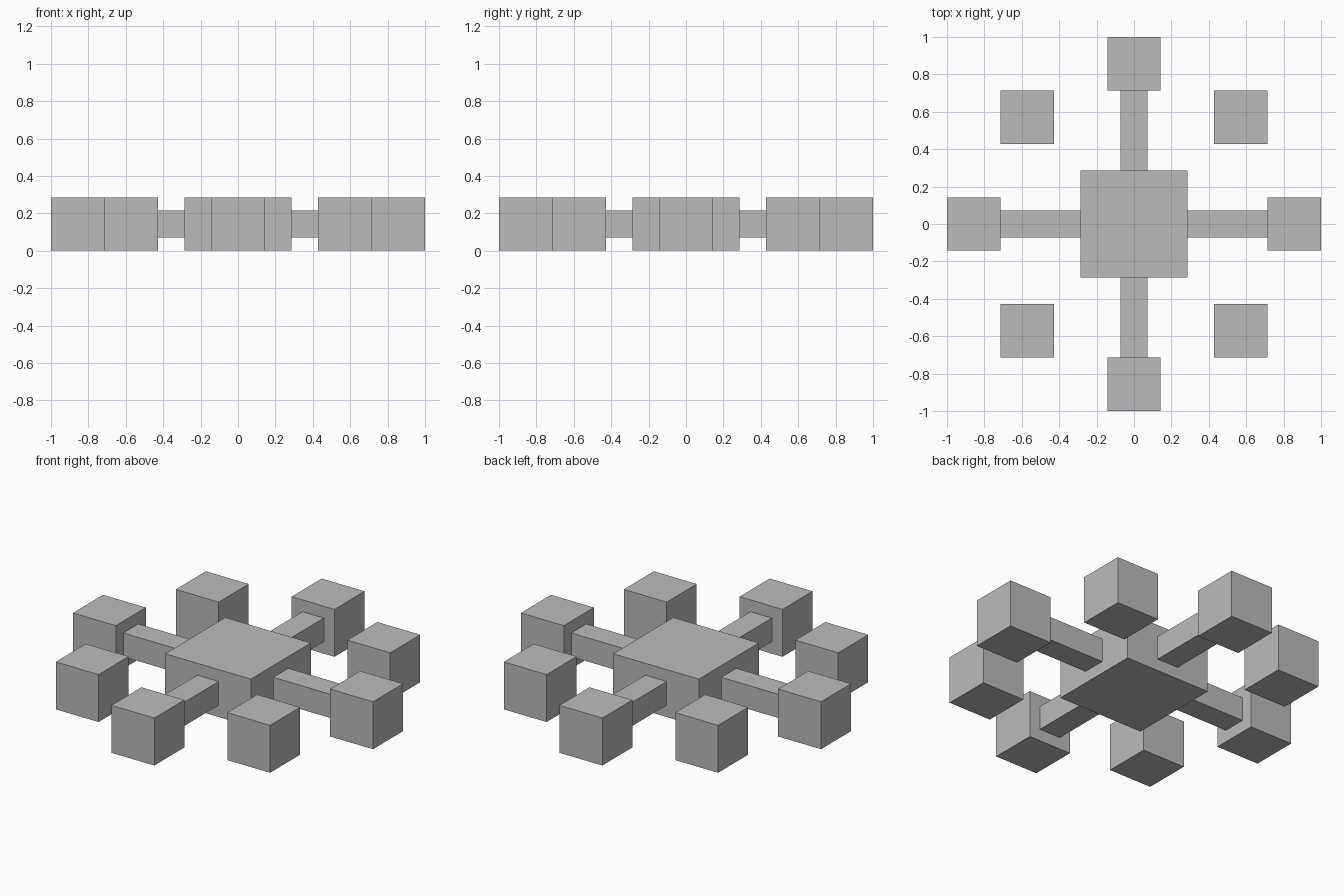
import bpy
from mathutils import Vector

if "Cube" in bpy.data.objects:
    bpy.data.objects.remove(bpy.data.objects["Cube"])

U = 1 / 7  # base module: every size is a multiple of this

grey = bpy.data.materials.new("plain_grey")
grey.diffuse_color = (0.5, 0.5, 0.5, 1.0)
grey.use_nodes = True
grey.node_tree.nodes["Principled BSDF"].inputs["Base Color"].default_value = grey.diffuse_color


def box(name, centre, size):
    """Axis-aligned box with the size applied to its mesh."""
    bpy.ops.mesh.primitive_cube_add(size=1, location=centre)
    ob = bpy.context.object
    ob.name = name
    for v in ob.data.vertices:
        v.co *= Vector(size)
    ob.data.materials.append(grey)
    return ob


# Central square hub
box("hub", (0, 0, U), (4 * U, 4 * U, 2 * U))

# Four arms, each ending in a cube
for name, dx, dy in (("right", 1, 0), ("left", -1, 0), ("back", 0, 1), ("front", 0, -1)):
    arm_size = (3 * U if dx else U, 3 * U if dy else U, U)
    box("arm_" + name, (dx * 3.5 * U, dy * 3.5 * U, U), arm_size)
    box("end_cube_" + name, (dx * 6 * U, dy * 6 * U, U), (2 * U,) * 3)

# Four free-standing cubes on the diagonals
for side, sx in (("right", 1), ("left", -1)):
    for end, sy in (("back", 1), ("front", -1)):
        box(f"corner_cube_{end}_{side}", (sx * 4 * U, sy * 4 * U, U), (2 * U,) * 3)
